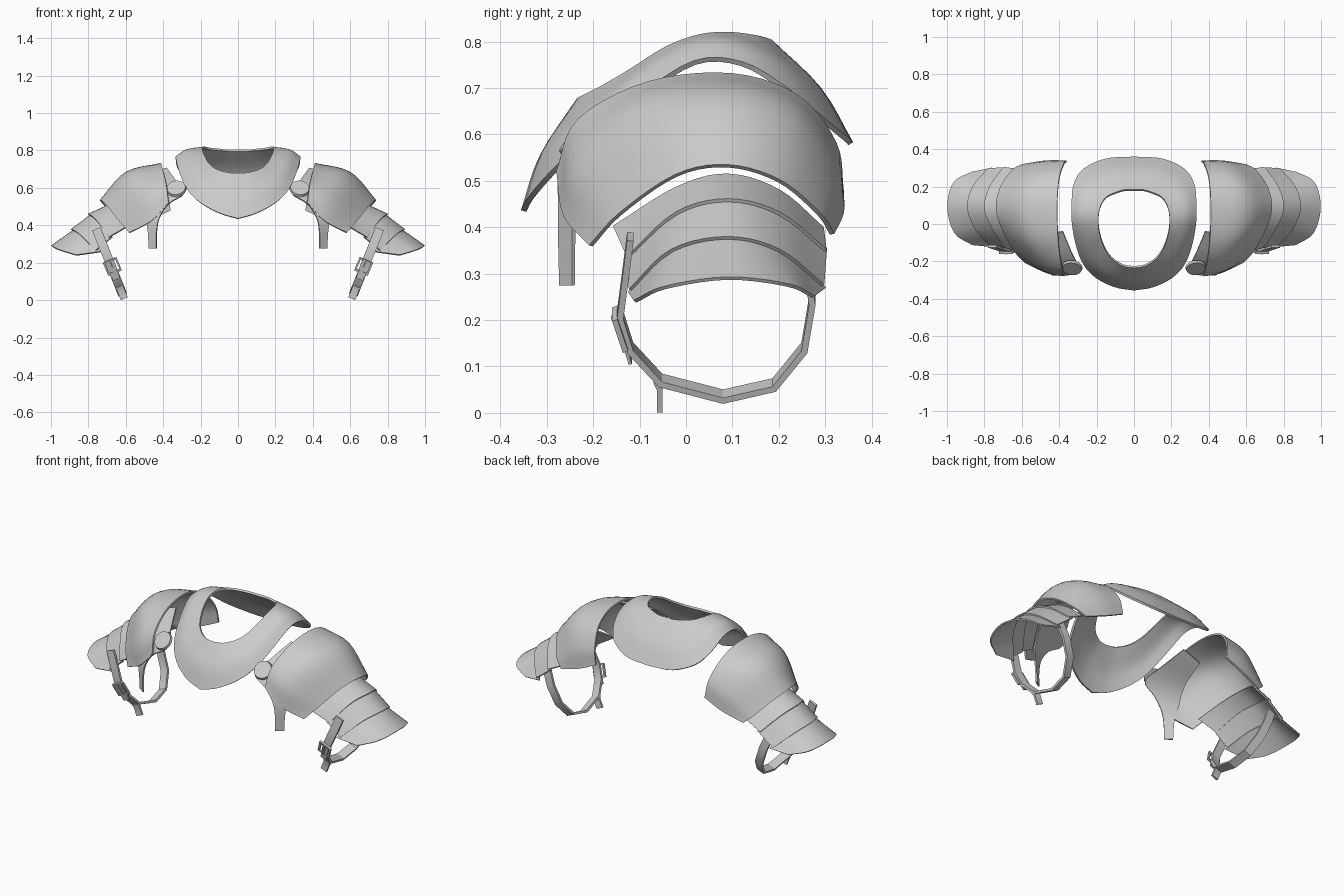
import bpy
import bmesh
from mathutils import Vector, Matrix

cube = bpy.data.objects.get("Cube")
if cube:
    bpy.data.objects.remove(cube, do_unlink=True)

steel = bpy.data.materials.new("plain_grey")
steel.use_nodes = True
grey = (0.6, 0.6, 0.6, 1)
steel.diffuse_color = grey
steel.node_tree.nodes["Principled BSDF"].inputs["Base Color"].default_value = grey
parts = []


def smooth_path(points, steps):
    """Sample a smooth curve passing through every point."""
    points = [Vector(p) for p in points]
    if steps < 2:
        return points
    padded = [2 * points[0] - points[1]] + points + [2 * points[-1] - points[-2]]
    result = []
    for a, b, c, d in zip(padded, padded[1:], padded[2:], padded[3:]):
        for k in range(steps):
            t = k / steps
            result.append(b + (c - a) * t / 2
                          + (a - b * 2.5 + c * 2 - d / 2) * t * t
                          + (b * 3 - a - c * 3 + d) * t ** 3 / 2)
    return result + [points[-1]]


def add_part(name, bm, thickness=0):
    """Turn a mesh into a mirrored part, optionally with sheet thickness."""
    bmesh.ops.recalc_face_normals(bm, faces=bm.faces[:])
    mesh = bpy.data.meshes.new(name)
    bm.to_mesh(mesh)
    bm.free()
    mesh.materials.append(steel)
    obj = bpy.data.objects.new(name, mesh)
    bpy.context.collection.objects.link(obj)
    mirror = obj.modifiers.new("both_sides", 'MIRROR')
    mirror.use_axis[0] = True
    if thickness:
        sheet = obj.modifiers.new("sheet", 'SOLIDIFY')
        sheet.thickness = thickness
        sheet.offset = 0
    parts.append(obj)


def loft(name, rows, along, across, thickness):
    """Skin a sheet through rows of points."""
    rows = [smooth_path(row, along) for row in rows]
    columns = [smooth_path(column, across) for column in zip(*rows)]
    bm = bmesh.new()
    grid = [[bm.verts.new(p) for p in column] for column in columns]
    for left, right in zip(grid, grid[1:]):
        for i in range(len(left) - 1):
            bm.faces.new((left[i], left[i + 1], right[i + 1], right[i]))
    add_part(name, bm, thickness)


def bars(name, boxes, frame):
    """Join several boxes, given as centre and size, in a local frame."""
    bm = bmesh.new()
    for centre, size in boxes:
        bmesh.ops.create_cube(
            bm, size=1,
            matrix=frame @ Matrix.Translation(centre) @ Matrix.Diagonal((*size, 1)))
    add_part(name, bm)


# Neck collar: half rings running from the front to the back
neck_edge = [(0, -.23, .675), (.06, -.22, .68), (.12, -.18, .70), (.16, -.12, .735),
             (.185, -.04, .785), (.19, .03, .81), (.18, .09, .815), (.15, .14, .81),
             (.1, .165, .805), (.05, .18, .80), (0, .18, .80)]
hem_edge = [(0, -.35, .435), (.1, -.333, .465), (.2, -.285, .52), (.27, -.21, .59),
            (.31, -.1, .68), (.33, .02, .755), (.33, .12, .752), (.32, .21, .70),
            (.27, .29, .635), (.15, .345, .59), (0, .355, .58)]
ridge = []
for p, q in zip(neck_edge, hem_edge):
    middle = (Vector(p) + Vector(q)) / 2
    bulge = (middle - Vector((0, .03, .6))).normalized() * .02
    if p[0] == 0:
        bulge.x = 0
    ridge.append(middle + bulge)
loft("neck_collar", [neck_edge, ridge, hem_edge], 4, 4, .012)

# Large shoulder plates: arches from front to back, stepping outwards
plate_inner = [(.37, -.275, .52), (.385, -.23, .63), (.405, -.08, .71), (.41, .1, .727),
               (.40, .24, .68), (.375, .32, .58), (.36, .335, .48)]
plate_middle = [(.46, -.26, .425), (.5, -.225, .54), (.57, -.08, .655), (.60, .09, .68),
                (.57, .23, .64), (.51, .315, .53), (.47, .335, .43)]
plate_outer = [(.58, -.205, .36), (.64, -.14, .43), (.705, -.02, .512), (.735, .09, .532),
               (.71, .2, .5), (.65, .285, .43), (.6, .315, .385)]
loft("shoulder_plate", [plate_inner, plate_middle, plate_outer], 5, 5, .01)

# Three overlapping arm plates
edges = [
    [(.6, -.15, .40), (.67, -.02, .485), (.705, .09, .513), (.68, .2, .48), (.62, .295, .40)],
    [(.69, -.125, .335), (.76, -.02, .43), (.80, .09, .458), (.77, .2, .43), (.70, .30, .35)],
    [(.76, -.12, .265), (.845, -.03, .35), (.89, .09, .377), (.86, .2, .35), (.78, .295, .275)],
    [(.865, -.11, .24), (.96, -.045, .27), (.996, .09, .29), (.965, .22, .275), (.87, .275, .25)]]
for index, place in enumerate(("upper", "middle", "lower")):
    start, end = edges[index], edges[index + 1]
    tucked = [Vector(p).lerp(Vector(q), -.2) - Vector((.004, 0, .012))
              for p, q in zip(start, end)]
    loft(place + "_arm_plate", [tucked, end], 5, 2, .008)

# Chest tabs under the shoulder plates, narrowing to a hanging strap
left_side = [(.38, -.04, .705), (.33, -.16, .635), (.29, -.255, .57), (.37, -.272, .515),
             (.42, -.272, .44), (.435, -.272, .36), (.435, -.27, .275)]
right_side = [(.50, -.05, .67), (.50, -.15, .61), (.50, -.20, .55), (.50, -.225, .48),
              (.49, -.24, .43), (.48, -.242, .36), (.475, -.242, .275)]
loft("chest_tab", [left_side, right_side], 4, 1, .008)

# Round studs joining collar and tabs
stud = bmesh.new()
facing = Vector((.1, -.74, .66)).to_track_quat('Z', 'Y').to_matrix().to_4x4()
bmesh.ops.create_cone(stud, cap_ends=True, segments=20, radius1=.054, radius2=.05,
                      depth=.014, matrix=Matrix.Translation((.33, -.235, .597)) @ facing)
add_part("collar_stud", stud)

# Arm straps: a faceted band in a plane tilted along the arm
across = Vector((.93, 0, -.38))


def band(name, profile, half_width, thickness):
    centres = [Vector((.605 + .4 * z, y, z)) for y, z in profile]
    loft(name, [[c + across * side * half_width for c in centres] for side in (-1, 1)],
         1, 1, thickness)


band("arm_strap", [(-.12, .38), (-.13, .3), (-.142, .21), (-.12, .14), (-.055, .07),
                   (.08, .035), (.19, .06), (.255, .14), (.272, .24), (.26, .32)], .024, .014)
band("strap_tail", [(-.065, .075), (-.056, .055), (-.057, .008)], .02, .012)
band("strap_tip", [(-.15, .21), (-.135, .16), (-.12, .112)], .02, .007)

# Buckles: a square frame with a prong
along = Vector((.37, -.3, .88)).normalized()
out = across.cross(along).normalized()
frame = Matrix((across, along, out)).transposed().to_4x4()
frame.translation = (.672, -.142, .18)
boxes = [((side * .034, 0, 0), (.01, .075, .012)) for side in (-1, 1)]
boxes += [((0, side * .034, 0), (.078, .01, .012)) for side in (-1, 1)]
boxes.append(((0, 0, .006), (.008, .07, .008)))
bars("strap_buckle", boxes, frame)

# Bake the modifiers, then smooth while keeping the rims crisp
bpy.ops.object.select_all(action='DESELECT')
for obj in parts:
    obj.select_set(True)
bpy.context.view_layer.objects.active = parts[0]
bpy.ops.object.convert(target='MESH')
bpy.ops.object.shade_smooth_by_angle(angle=.5)
